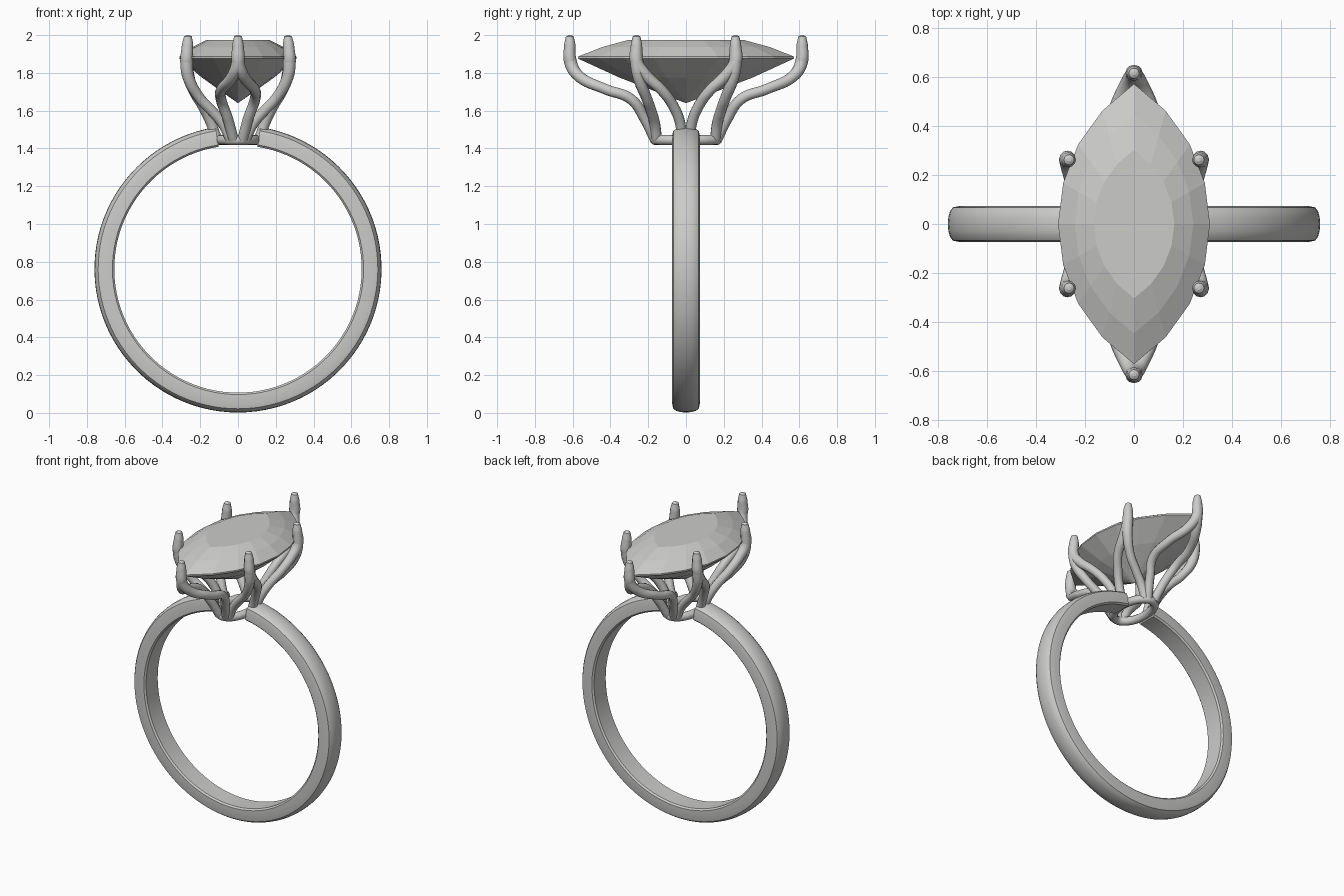
import bpy, bmesh, math
from mathutils import Vector

cube = bpy.data.objects.get("Cube")
if cube:
    bpy.data.objects.remove(cube, do_unlink=True)

metal = bpy.data.materials.new("pale_grey")
metal.use_nodes = True
GREY = (0.6, 0.6, 0.59, 1)
metal.diffuse_color = GREY
metal.node_tree.nodes["Principled BSDF"].inputs["Base Color"].default_value = GREY


def finish(obj, smooth=True):
    obj.data.materials.append(metal)
    if smooth:
        bpy.ops.object.select_all(action='DESELECT')
        obj.select_set(True)
        bpy.context.view_layer.objects.active = obj
        bpy.ops.object.shade_smooth_by_angle(angle=math.radians(40))


def loft(name, rings, closed=False, smooth=True):
    """Skin a list of point loops; cap the ends unless closed."""
    bm = bmesh.new()
    loops = [[bm.verts.new(p) for p in ring] for ring in rings]
    pairs = list(zip(loops, loops[1:]))
    if closed:
        pairs.append((loops[-1], loops[0]))
    for a, b in pairs:
        for i in range(len(a)):
            j = (i + 1) % len(a)
            bm.faces.new((a[i], a[j], b[j], b[i]))
    if not closed:
        bm.faces.new(loops[0])
        bm.faces.new(loops[-1])
    bmesh.ops.remove_doubles(bm, verts=bm.verts, dist=0.0001)
    bmesh.ops.recalc_face_normals(bm, faces=bm.faces)
    mesh = bpy.data.meshes.new(name)
    bm.to_mesh(mesh)
    bm.free()
    obj = bpy.data.objects.new(name, mesh)
    bpy.context.collection.objects.link(obj)
    finish(obj, smooth)


def wire(name, points, radii, cyclic=False):
    """Round wire along a smooth path, turned into a mesh."""
    curve = bpy.data.curves.new(name, 'CURVE')
    curve.dimensions = '3D'
    curve.bevel_depth = 1
    curve.bevel_resolution = 4
    curve.resolution_u = 8
    curve.use_fill_caps = True
    spline = curve.splines.new('BEZIER')
    spline.bezier_points.add(len(points) - 1)
    spline.use_cyclic_u = cyclic
    for bp, p, r in zip(spline.bezier_points, points, radii):
        bp.co = p
        bp.radius = r
        bp.handle_left_type = bp.handle_right_type = 'AUTO'
    obj = bpy.data.objects.new(name, curve)
    bpy.context.collection.objects.link(obj)
    bpy.ops.object.select_all(action='DESELECT')
    obj.select_set(True)
    bpy.context.view_layer.objects.active = obj
    bpy.ops.object.convert(target='MESH')
    finish(bpy.context.view_layer.objects.active)


# Band: rounded outside, flat inside, open under the setting
CENTRE, INNER, OUTER, HALF = 0.762, 0.655, 0.76, 0.073
profile = [(INNER, -HALF + 0.01), (INNER + 0.01, -HALF), (OUTER - 0.045, -HALF)]
for i in range(1, 8):
    a = math.pi * i / 8
    profile.append((OUTER - 0.045 + 0.045 * math.sin(a) ** 0.6, -HALF * math.cos(a)))
profile += [(r, -y) for r, y in reversed(profile[:3])]
STEPS, GAP = 96, math.radians(9)
rings = []
for i in range(STEPS + 1):
    a = GAP + (2 * math.pi - 2 * GAP) * i / STEPS
    rings.append([(r * math.sin(a), y, CENTRE + r * math.cos(a)) for r, y in profile])
loft("band", rings)

# Oval base ring of the setting
base = []
for i in range(16):
    a = math.tau * i / 16
    base.append((0.095 * math.cos(a), 0.163 * math.sin(a), 1.445))
wire("base_ring", base, [0.027] * 16, cyclic=True)

# Claws: each splits into two legs that run down to the base ring
TIP_R = [0.008, 0.021, 0.03, 0.034, 0.031]
LEG_R = [0.028] * 4
end_claw = [(0, 0.615, 2.0), (0, 0.615, 1.992), (0, 0.615, 1.95), (0, 0.612, 1.86),
            (0.025, 0.575, 1.79), (0.085, 0.43, 1.715), (0.09, 0.29, 1.66),
            (0.055, 0.22, 1.56), (0.025, 0.165, 1.45)]
corner_tip = [(0.265, 0.262, 2.0), (0.265, 0.262, 1.992), (0.267, 0.262, 1.95),
              (0.272, 0.262, 1.86)]
inner_leg = [(0.262, 0.21, 1.785), (0.235, 0.125, 1.705), (0.19, 0.07, 1.63),
             (0.15, 0.035, 1.55), (0.115, 0.02, 1.46)]
outer_leg = [(0.262, 0.25, 1.775), (0.205, 0.21, 1.67), (0.14, 0.185, 1.6),
             (0.08, 0.165, 1.53), (0.04, 0.155, 1.45)]
claws = {"end_claw": end_claw, "corner_claw_inner": corner_tip + inner_leg,
         "corner_claw_outer": corner_tip + outer_leg}
for name, path in claws.items():
    for sx, side in ((1, "left"), (-1, "right")):
        for sy, face in ((-1, "front"), (1, "back")):
            points = [(sx * x, sy * y, z) for x, y, z in path]
            wire(f"{name}_{face}_{side}", points, TIP_R + LEG_R)

# Pointed oval stone: two arcs, with flat facets above and below the girdle
WIDTH, LENGTH, SEG = 0.31, 0.572, 8
R = (WIDTH ** 2 + LENGTH ** 2) / (2 * WIDTH)
SPAN = math.asin(LENGTH / R)


def outline(scale, z, shift=0.0):
    pts = []
    for sign in (1, -1):
        for i in range(SEG):
            a = -SPAN + 2 * SPAN * (i + shift) / SEG
            x, y = R * math.cos(a) - (R - WIDTH), R * math.sin(a)
            pts.append(Vector((sign * x * scale, sign * y * scale, z)))
    return pts


loft("stone", [outline(0.002, 1.64), outline(0.62, 1.776), outline(1, 1.876),
               outline(1, 1.886), outline(0.78, 1.936), outline(0.53, 1.975)],
     smooth=False)
